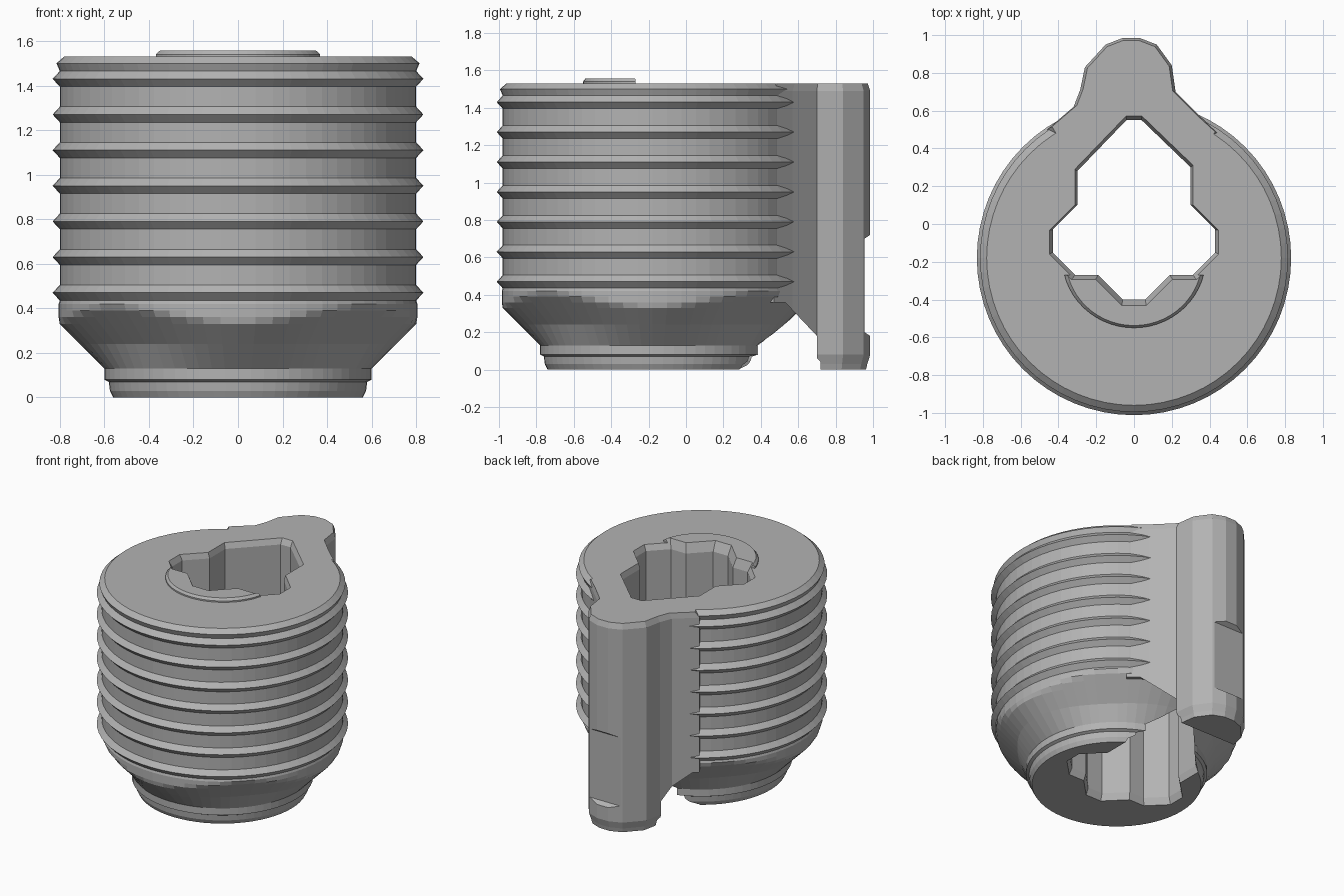
import bpy
import bmesh
from math import sin, cos, pi, radians

if "Cube" in bpy.data.objects:
    bpy.data.objects.remove(bpy.data.objects["Cube"])

grey = bpy.data.materials.new("plain grey")
grey.use_nodes = True
colour = (0.45, 0.45, 0.45, 1)
grey.diffuse_color = colour
grey.node_tree.nodes["Principled BSDF"].inputs["Base Color"].default_value = colour

AXIS_Y = -0.18
TOP = 1.53


def loft(name, rings):
    """Closed solid skinned through rings of equal point count."""
    bm = bmesh.new()
    rows = [[bm.verts.new(p) for p in ring] for ring in rings]
    n = len(rows[0])
    for low, high in zip(rows, rows[1:]):
        for i in range(n):
            j = (i + 1) % n
            bm.faces.new((low[i], low[j], high[j], high[i]))
    bm.faces.new(rows[0][::-1])
    bm.faces.new(rows[-1])
    bmesh.ops.recalc_face_normals(bm, faces=bm.faces)
    mesh = bpy.data.meshes.new(name)
    bm.to_mesh(mesh)
    bm.free()
    mesh.materials.append(grey)
    obj = bpy.data.objects.new(name, mesh)
    bpy.context.collection.objects.link(obj)
    return obj


def scaled(outline, centre, layers):
    """Rings of one outline, scaled about a centre at each height."""
    cx, cy = centre
    return [[(cx + (x - cx) * s, cy + (y - cy) * s, z) for x, y in outline]
            for z, s in layers]


def combine(target, other, operation):
    mod = target.modifiers.new(operation.lower(), "BOOLEAN")
    mod.operation = operation
    mod.solver = "EXACT"
    mod.object = other
    bpy.context.view_layer.objects.active = target
    bpy.ops.object.modifier_apply(modifier=mod.name)
    bpy.data.objects.remove(other)


# Ribbed body: neck, four-sided flare, evenly spaced ribs, chamfered top
profile = [(0, 0.56), (0.03, 0.575), (0.07, 0.58), (0.08, 0.6), (0.13, 0.6)]
profile += [(z, 0.805) for z in (0.24, 0.33, 0.36, 0.39, 0.42)]
for k in range(7):
    z = 0.47 + 0.16 * k
    profile += [(z - 0.035, 0.8), (z, 0.832), (z + 0.035, 0.8)]
profile += [(1.5, 0.815), (TOP, 0.78)]


def body_ring(z, r, count=64):
    ring = []
    for i in range(count):
        a = 2 * pi * i / count
        flare = (0.6 + max(0, z - 0.13)) * (1 - 0.08 * sin(2 * a) ** 2)
        rad = min(r, flare) if 0.13 < z < 0.48 else r
        ring.append((rad * cos(a), AXIS_Y + rad * sin(a), z))
    return ring


body = loft("ribbed_body", [body_ring(z, r) for z, r in profile])

# Rear post on its own foot, joined to the body by a web
post_centre = (-0.03, 0.76)
post_outline = [(0.46, 0.47), (0.35, 0.57), (0.22, 0.7), (0.2, 0.84),
                (0.12, 0.95), (0.03, 0.985), (-0.06, 0.985), (-0.15, 0.95),
                (-0.26, 0.83), (-0.285, 0.71), (-0.32, 0.62), (-0.46, 0.5),
                (-0.4, 0.4), (0.4, 0.4)]
post = loft("rear_post", scaled(post_outline, post_centre,
            [(0, 0.9), (0.03, 0.93), (0.08, 1), (1.49, 1), (TOP, 0.94)]))

# Sloped underside between the neck and the post
gap = [(0.1, -0.1), (0.72, -0.1), (0.72, 0.04), (0.7, 0.06),
       (0.7, 0.18), (0.53, 0.36), (0.1, 0.36)]
combine(post, loft("gap_cutter", [[(x, y, z) for y, z in gap] for x in (-1, 1)]),
        "DIFFERENCE")

# Shallow recess down the back of the post
recess = [(0.955, 0.2), (1.1, 0.1), (1.1, 0.8), (0.955, 0.7)]
combine(post, loft("recess_cutter", [[(x, y, z) for y, z in recess]
                                     for x in (-0.3, 0.3)]), "DIFFERENCE")
combine(body, post, "UNION")

# Raised crescent lip at the front of the opening
arc = [radians(194 + 152 * i / 24) for i in range(25)]
lip = [(0.38 * cos(a), AXIS_Y + 0.37 * sin(a)) for a in arc]
combine(body, loft("raised_lip", scaled(lip, (0, -0.3),
        [(1.45, 1), (1.54, 1), (1.557, 0.95)])), "UNION")

# Through opening with chamfered rims
opening = [(0.04, 0.55), (0.3, 0.3), (0.3, 0.1), (0.43, -0.03), (0.43, -0.15),
           (0.31, -0.27), (0.19, -0.27), (0.06, -0.4), (-0.06, -0.4),
           (-0.19, -0.27), (-0.31, -0.27), (-0.43, -0.15), (-0.43, -0.03),
           (-0.3, 0.1), (-0.3, 0.28), (-0.04, 0.55)]
combine(body, loft("opening_cutter", scaled(opening, (0, 0.05),
        [(-0.05, 1.08), (0.05, 1), (1.49, 1), (1.61, 1.13)])), "DIFFERENCE")

# Crisp facets throughout
body.data.shade_flat()
